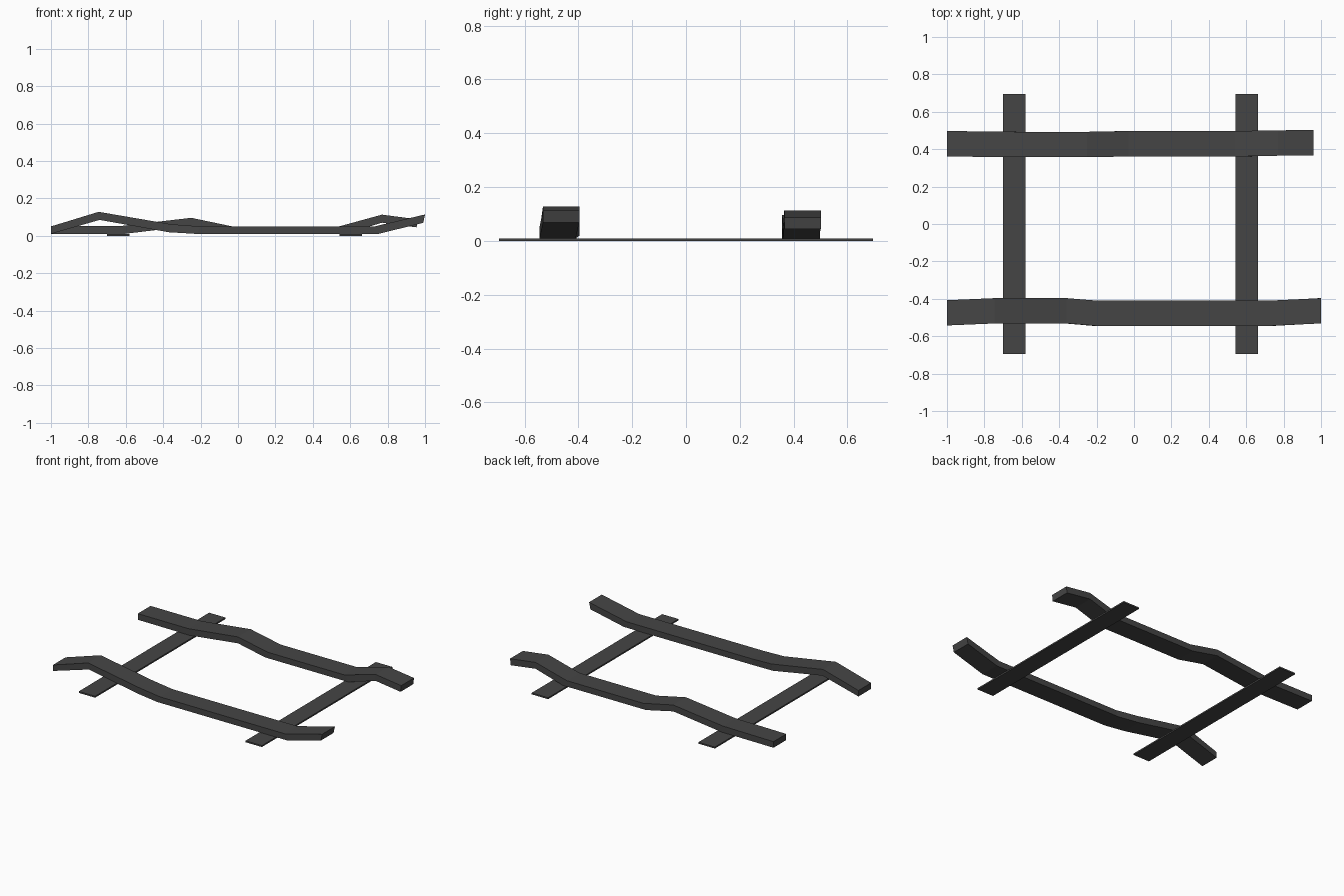
import bpy, bmesh

if "Cube" in bpy.data.objects:
    bpy.data.objects.remove(bpy.data.objects["Cube"])

dark = bpy.data.materials.new("dark_iron")
dark.diffuse_color = (0.06, 0.06, 0.06, 1)
dark.use_nodes = True
dark.node_tree.nodes["Principled BSDF"].inputs["Base Color"].default_value = dark.diffuse_color


def sweep(name, stations, width):
    """Loft a rectangular bar; station = (top x, top z, bottom x, bottom z, centre y)."""
    bm = bmesh.new()
    rings = []
    h = width / 2
    for tx, tz, bx, bz, y in stations:
        rings.append([bm.verts.new(p) for p in (
            (bx, y - h, bz), (bx, y + h, bz), (tx, y + h, tz), (tx, y - h, tz))])
    for a, b in zip(rings, rings[1:]):
        for i in range(4):
            j = (i + 1) % 4
            bm.faces.new((a[i], a[j], b[j], b[i]))
    bm.faces.new(rings[0])
    bm.faces.new(rings[-1])
    bmesh.ops.recalc_face_normals(bm, faces=bm.faces[:])
    me = bpy.data.meshes.new(name)
    bm.to_mesh(me)
    bm.free()
    ob = bpy.data.objects.new(name, me)
    bpy.context.collection.objects.link(ob)
    me.materials.append(dark)
    return ob


# Bent front rail
sweep("front_rail", [
    (-1.00, 0.050, -1.00, 0.010, -0.475),
    (-0.745, 0.128, -0.74, 0.085, -0.464),
    (-0.36, 0.062, -0.37, 0.019, -0.464),
    (-0.20, 0.050, -0.22, 0.010, -0.477),
    (0.73, 0.050, 0.75, 0.010, -0.477),
    (1.00, 0.114, 0.99, 0.069, -0.464)], 0.135)

# Bent back rail
sweep("back_rail", [
    (-1.00, 0.051, -1.00, 0.010, 0.429),
    (-0.62, 0.053, -0.61, 0.010, 0.425),
    (-0.25, 0.096, -0.25, 0.053, 0.425),
    (-0.03, 0.050, -0.05, 0.010, 0.429),
    (0.54, 0.050, 0.57, 0.010, 0.429),
    (0.77, 0.113, 0.77, 0.070, 0.433),
    (0.96, 0.088, 0.955, 0.045, 0.434)], 0.136)

# Flat cross ties under the rails
for name, x in (("left_tie", -0.64), ("right_tie", 0.603)):
    bpy.ops.mesh.primitive_cube_add(size=1, location=(x, 0, 0.005))
    ob = bpy.context.object
    ob.name = name
    ob.scale = (0.122, 1.388, 0.01)
    ob.data.materials.append(dark)
